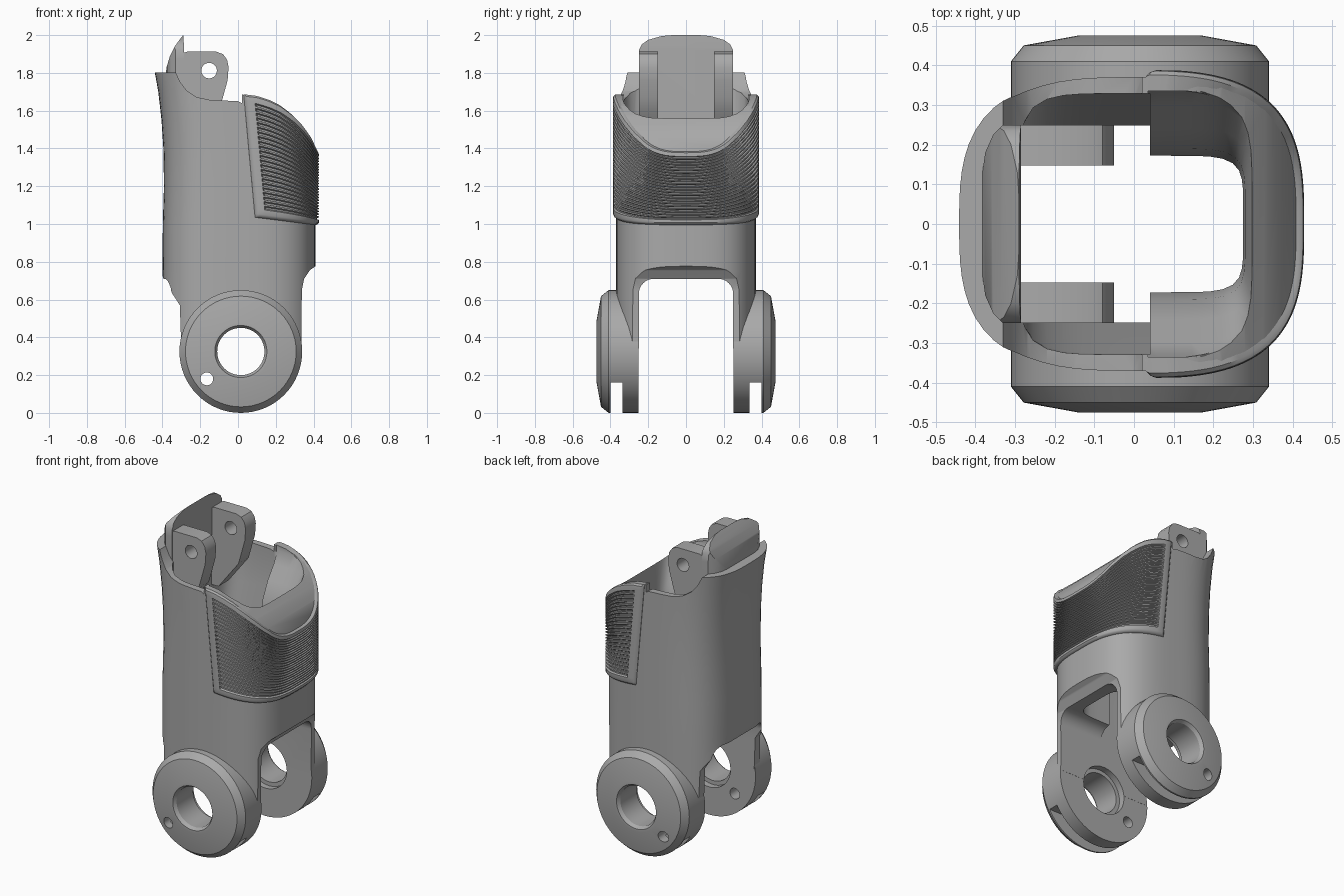
import bpy, bmesh, math

if "Cube" in bpy.data.objects:
    bpy.data.objects.remove(bpy.data.objects["Cube"])

grey = bpy.data.materials.new("matte grey")
grey.use_nodes = True
GREY = (0.4, 0.4, 0.4, 1)
grey.diffuse_color = GREY
grey.node_tree.nodes["Principled BSDF"].inputs["Base Color"].default_value = GREY


def make(name, verts, faces):
    bm = bmesh.new()
    vs = [bm.verts.new(v) for v in verts]
    for f in faces:
        bm.faces.new([vs[i] for i in f])
    bmesh.ops.recalc_face_normals(bm, faces=bm.faces)
    mesh = bpy.data.meshes.new(name)
    bm.to_mesh(mesh)
    bm.free()
    mesh.materials.append(grey)
    ob = bpy.data.objects.new(name, mesh)
    bpy.context.collection.objects.link(ob)
    return ob


def rings(name, loops, capped=True, closed=False):
    """Skin a list of closed point loops of equal length."""
    n, m = len(loops[0]), len(loops)
    verts = [p for loop in loops for p in loop]
    faces = [(r * n + i, r * n + (i + 1) % n, (r + 1) % m * n + (i + 1) % n, (r + 1) % m * n + i)
             for r in range(m if closed else m - 1) for i in range(n)]
    if capped:
        faces += [tuple(range(n)), tuple(range((m - 1) * n, m * n))]
    return make(name, verts, faces)


def prism(name, pts, axis, lo, hi):
    put = {"x": lambda p, h: (h, p[0], p[1]),
           "y": lambda p, h: (p[0], h, p[1]),
           "z": lambda p, h: (p[0], p[1], h)}[axis]
    return rings(name, [[put(p, h) for p in pts] for h in (lo, hi)])


def circle(cx, cz, r, n=48):
    return [(cx + r * math.cos(math.tau * i / n), cz + r * math.sin(math.tau * i / n)) for i in range(n)]


def boolean(ob, tool, op="DIFFERENCE"):
    mod = ob.modifiers.new("cut", "BOOLEAN")
    mod.operation, mod.solver, mod.object = op, "EXACT", tool
    bpy.ops.object.select_all(action="DESELECT")
    bpy.context.view_layer.objects.active = ob
    ob.select_set(True)
    bpy.ops.object.modifier_apply(modifier=mod.name)
    bpy.data.objects.remove(tool)


def smooth(ob, degrees=30):
    bpy.ops.object.select_all(action="DESELECT")
    bpy.context.view_layer.objects.active = ob
    ob.select_set(True)
    bpy.ops.object.shade_smooth_by_angle(angle=math.radians(degrees))


def squircle(cx, a, b, z, n, start=0, sweep=math.tau, steps=72, whole=True):
    pts = []
    for i in range(steps if whole else steps + 1):
        t = start + sweep * i / steps
        c, s = math.cos(t), math.sin(t)
        r = (abs(c) ** n + abs(s) ** n) ** (-1 / n)
        pts.append((cx + a * r * c, b * r * s, z))
    return pts


def lerp(a, b, t):
    return a + (b - a) * t


# Sloping rim over the pad, shared by body and pad
RIM = [(0.02, 1.685), (0.1, 1.675), (0.16, 1.655), (0.22, 1.625), (0.28, 1.578),
       (0.33, 1.525), (0.37, 1.465), (0.41, 1.38), (0.46, 1.27)]


def rim_height(x):
    for (x0, z0), (x1, z1) in zip(RIM, RIM[1:]):
        if x <= x1:
            return lerp(z0, z1, (x - x0) / (x1 - x0))
    return RIM[-1][1]


# Body: squircle shell trimmed by a side outline
levels = [(0.2, -0.4), (0.75, -0.4), (1.0, -0.398), (1.2, -0.392), (1.4, -0.395),
          (1.55, -0.405), (1.7, -0.422), (1.8, -0.44), (1.9, -0.46)]
body = rings("body", [squircle((x + 0.41) / 2, (0.41 - x) / 2, 0.37, z, 3) for z, x in levels])
outline = [(-0.3, 0.34), (-0.308, 0.57), (-0.35, 0.635), (-0.385, 0.69), (-0.402, 0.73),
           (-0.6, 0.74), (-0.6, 1.803), (-0.33, 1.803), (-0.305, 1.75), (-0.27, 1.705),
           (-0.22, 1.672), (-0.15, 1.657), (0.0, 1.65), (0.02, 1.64)] + RIM + [
           (0.6, 1.2), (0.6, 0.785), (0.415, 0.78), (0.38, 0.755), (0.35, 0.71), (0.338, 0.65), (0.335, 0.34)]
boolean(body, prism("outline", outline, "y", -0.6, 0.6), "INTERSECT")

# Hollow interior: wide rear pocket and bowl-shaped front pocket
rear = [(0.5, 0.248), (1.1, 0.248), (1.4, 0.325), (2.1, 0.335)]
boolean(body, rings("rear_pocket", [squircle(0.04, 0.33, y, z, 6, math.pi / 2, math.pi, 32, False)
                                    for z, y in rear]))
front = [(0.5, 0.172, 0.24), (1.3, 0.172, 0.24), (1.4, 0.19, 0.245), (1.5, 0.24, 0.255),
         (1.58, 0.3, 0.265), (1.65, 0.335, 0.27), (2.1, 0.345, 0.28)]
boolean(body, rings("front_pocket", [squircle(0.035, a, y, z, 6, -math.pi / 2, math.pi, 32, False)
                                     for z, y, a in front]))

# Fork gap between the two arms, with rounded upper corners
arch = [(0.25, -0.2)] + [(0.17 + 0.08 * math.cos(t * math.pi / 16), 0.63 + 0.08 * math.sin(t * math.pi / 16))
                         for t in range(9)]
arch += [(-y, z) for y, z in reversed(arch)]
boolean(body, prism("fork_gap", arch, "x", -0.7, 0.7))
HUB = (0.015, 0.325)
boolean(body, prism("axle_bore", circle(*HUB, 0.15), "y", -0.7, 0.7))
boolean(body, prism("pin_bore", circle(-0.165, 0.18, 0.034, 24), "y", -0.7, 0.7))
smooth(body)

# Hinge discs: lathed, then slotted and drilled
section = [(0.15, 0.251), (0.15, 0.29), (0.125, 0.29), (0.125, 0.455), (0.138, 0.475),
           (0.155, 0.475), (0.293, 0.45), (0.325, 0.41), (0.325, 0.251)]
for side, label in ((-1, "right"), (1, "left")):
    loops = [[(x, side * y, z) for x, z in circle(*HUB, r, 64)] for r, y in section]
    disc = rings(label + "_hinge_disc", loops, capped=False, closed=True)
    slot = [(side * 0.335, -0.1), (side * 0.4, -0.1), (side * 0.4, 0.16), (side * 0.335, 0.16)]
    boolean(disc, prism("slot", slot, "x", -0.5, 0.5))
    boolean(disc, prism("pin_hole", circle(-0.165, 0.18, 0.034, 24), "y", -0.7, 0.7))
    smooth(disc)

# Clevis lugs at the top
lug_shape = [(-0.33, 1.42), (-0.24, 1.42), (-0.1, 1.6), (-0.08, 1.67), (-0.055, 1.76), (-0.05, 1.83),
             (-0.058, 1.87), (-0.08, 1.9), (-0.115, 1.912), (-0.27, 1.912), (-0.33, 1.89)]
for side, label in ((-1, "right"), (1, "left")):
    lo, hi = sorted((side * 0.147, side * 0.249))
    lug = prism(label + "_lug", lug_shape, "y", lo, hi)
    boolean(lug, prism("lug_hole", circle(-0.153, 1.812, 0.041, 32), "y", -0.7, 0.7))
    smooth(lug)

# Curved stop flap behind the lugs
flap = prism("stop_flap", [(-0.285, 1.5), (-0.285, 1.93), (-0.29, 2.0), (-0.31, 1.975), (-0.335, 1.94),
                           (-0.36, 1.89), (-0.378, 1.83), (-0.387, 1.76), (-0.387, 1.5)], "y", -0.25, 0.25)
half = [(0.26, 1.4), (0.249, 1.92), (0.235, 1.95), (0.2, 1.975), (0.13, 1.995), (0.07, 2.0)]
boolean(flap, prism("flap_front", half + [(-y, z) for y, z in reversed(half)], "x", -0.6, 0), "INTERSECT")
half = [(-0.1, 0.27), (-0.33, 0.25), (-0.355, 0.225), (-0.375, 0.18), (-0.386, 0.1)]
boolean(flap, prism("flap_plan", half + [(x, -y) for x, y in reversed(half)], "z", 1, 2.2), "INTERSECT")
smooth(flap)

# Grip pad: raised skin wrapped round the front with fanned ribs
rows = [(0, -0.03), (0, 0.002), (0.012, 0.013), (0.03, 0.018), (0.07, 0.018)]
RIBS = 23
for i in range(RIBS):
    base, step = 0.08 + 0.87 * i / RIBS, 0.87 / RIBS
    rows += [(base, 0.007), (base + step * 0.35, 0.008), (base + step * 0.6, 0.019), (base + step * 0.95, 0.018)]
rows += [(0.965, 0.018), (0.985, 0.016), (1, 0.006), (1, -0.03)]
inner = [0.9 * (i / 24 - 1) for i in range(49)]
cols = [(-1, -0.03), (-1, 0.002), (-0.985, 0.013), (-0.965, 0.018), (-0.915, 0.018)]
cols = cols + [(s, None) for s in inner] + [(-s, d) for s, d in reversed(cols)]
verts = []
for v, d in rows:
    k = lerp(0.09, 0.03, v) / 0.41
    limit = math.atan2((1 - k ** 3) ** (1 / 3), k)
    for s, cap in cols:
        ribbed = 0.07 < v < 0.965
        off = d if cap is None else min(cap, 0.018 if ribbed else d)
        x, y, _ = squircle(0, 0.41 + off, 0.37 + off, 0, 3, s * limit, 0, 1)[0]
        surface_x = x * 0.41 / (0.41 + off)
        bottom = lerp(1.035, 0.995, max(0, surface_x - 0.09) / 0.32)
        verts.append((x, y, lerp(bottom, rim_height(surface_x) + 0.003, v)))
w = len(cols)
faces = [(r * w + c, r * w + c + 1, (r + 1) * w + c + 1, (r + 1) * w + c)
         for r in range(len(rows) - 1) for c in range(w - 1)]
smooth(make("grip_pad", verts, faces), 35)
